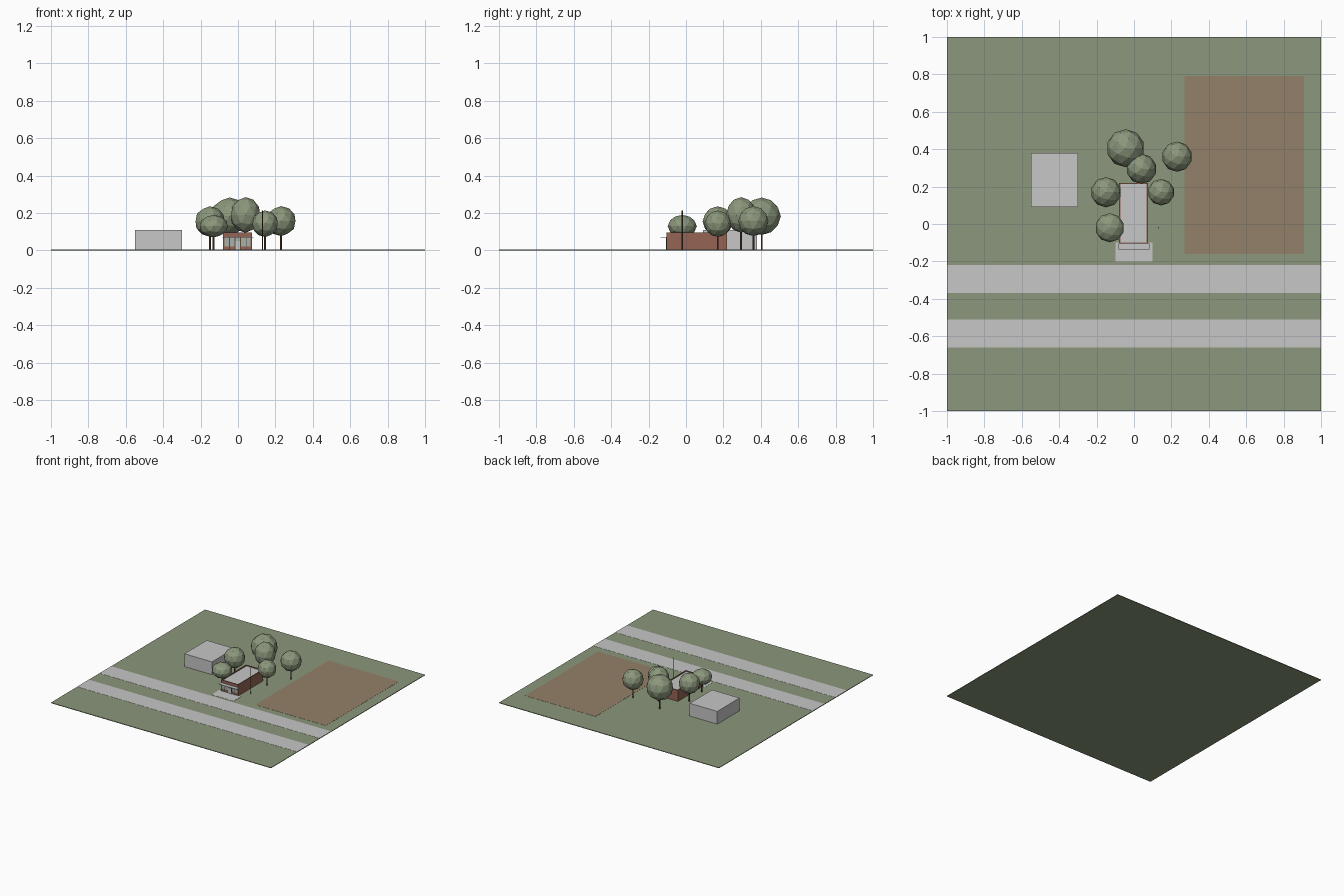
import bpy
import bmesh
from mathutils import Matrix

cube = bpy.data.objects.get("Cube")
if cube:
    bpy.data.objects.remove(cube)


def material(name, color):
    m = bpy.data.materials.new(name)
    m.use_nodes = True
    rgba = (*color, 1)
    m.diffuse_color = rgba
    m.node_tree.nodes["Principled BSDF"].inputs["Base Color"].default_value = rgba
    return m


grass = material("grass green", (0.26, 0.31, 0.20))
leaf = material("leaf green", (0.26, 0.31, 0.20))
grey = material("concrete grey", (0.57, 0.57, 0.57))
clay = material("clay brown", (0.29, 0.22, 0.14))
brick = material("brick red", (0.30, 0.13, 0.09))
bark = material("bark brown", (0.12, 0.07, 0.04))
glass = material("pale glass", (0.38, 0.44, 0.40))


def finish(name, bm, mat):
    me = bpy.data.meshes.new(name)
    bm.to_mesh(me)
    bm.free()
    me.materials.append(mat)
    ob = bpy.data.objects.new(name, me)
    bpy.context.collection.objects.link(ob)
    return ob


def box(name, x, y, z, mat):
    """Box from (low, high) ranges on each axis."""
    bm = bmesh.new()
    size = [r[1] - r[0] for r in (x, y, z)]
    mid = [(r[0] + r[1]) / 2 for r in (x, y, z)]
    bmesh.ops.create_cube(bm, size=1, matrix=Matrix.Translation(mid) @ Matrix.Diagonal((*size, 1)))
    return finish(name, bm, mat)


def post(name, x, y, z, radius, mat):
    bm = bmesh.new()
    bmesh.ops.create_cone(bm, cap_ends=True, segments=8, radius1=radius, radius2=radius,
                          depth=z[1] - z[0], matrix=Matrix.Translation((x, y, sum(z) / 2)))
    return finish(name, bm, mat)


def tree(name, x, y, z, r, rz):
    post(name + "_trunk", x, y, (0.004, z), 0.005, bark)
    bm = bmesh.new()
    bmesh.ops.create_icosphere(bm, subdivisions=2, radius=1,
                               matrix=Matrix.Translation((x, y, z)) @ Matrix.Diagonal((r, r, rz, 1)))
    finish(name + "_crown", bm, leaf)


# Ground and paving
G = 0.005
box("ground", (-1, 1), (-1, 1), (0, G), grass)
P = (G - 0.001, G + 0.001)
box("near_road", (-1, 1), (-0.66, -0.51), P, grey)
box("far_road", (-1, 1), (-0.37, -0.22), P, grey)
box("clay_field", (0.27, 0.91), (-0.16, 0.79), P, clay)
box("entrance_paving", (-0.10, 0.10), (-0.20, -0.10), P, grey)

# Plain neighbouring block
box("grey_block", (-0.55, -0.30), (0.09, 0.38), (G, 0.11), grey)

# Brick building: walls rise past the roof as a parapet
L, R, F, B, H, T = -0.08, 0.075, -0.105, 0.22, 0.097, 0.007
box("left_wall", (R - T, R), (F, B), (G, H), brick)
box("right_wall", (L, L + T), (F, B), (G, H), brick)
box("back_wall", (L, R), (B - T, B), (G, H), brick)
box("front_fascia", (L, R), (F, F + T), (0.068, H), brick)
box("front_sill", (L, R), (F, F + T), (G, 0.022), brick)
box("roof", (L + T, R - T), (F + T, B - T), (0.084, 0.09), grey)

# Shopfront, door and canopy
box("shop_window", (L + T, R - T), (F + 0.002, F + 0.006), (0.02, 0.07), glass)
for i, x in enumerate((-0.048, -0.018, 0.012, 0.042)):
    box(f"window_post_{i}", (x, x + 0.004), (F - 0.001, F + 0.004), (G, 0.068), bark)
box("door", (-0.014, 0.012), (F - 0.002, F + 0.004), (G, 0.05), grey)
box("canopy", (L - 0.002, R + 0.007), (-0.135, F), (0.069, 0.073), grey)

# Mast beside the building
post("mast", 0.13, -0.02, (G, 0.215), 0.003, bark)

# Trees: x, y, crown height, crown radius, crown half height
trees = [
    (-0.045, 0.405, 0.183, 0.102, 0.10),
    (0.04, 0.295, 0.190, 0.081, 0.095),
    (0.23, 0.36, 0.157, 0.081, 0.08),
    (0.145, 0.17, 0.143, 0.071, 0.071),
    (-0.15, 0.17, 0.155, 0.081, 0.081),
    (-0.13, -0.02, 0.130, 0.078, 0.06),
]
for i, t in enumerate(trees):
    tree(f"tree_{i}", *t)
